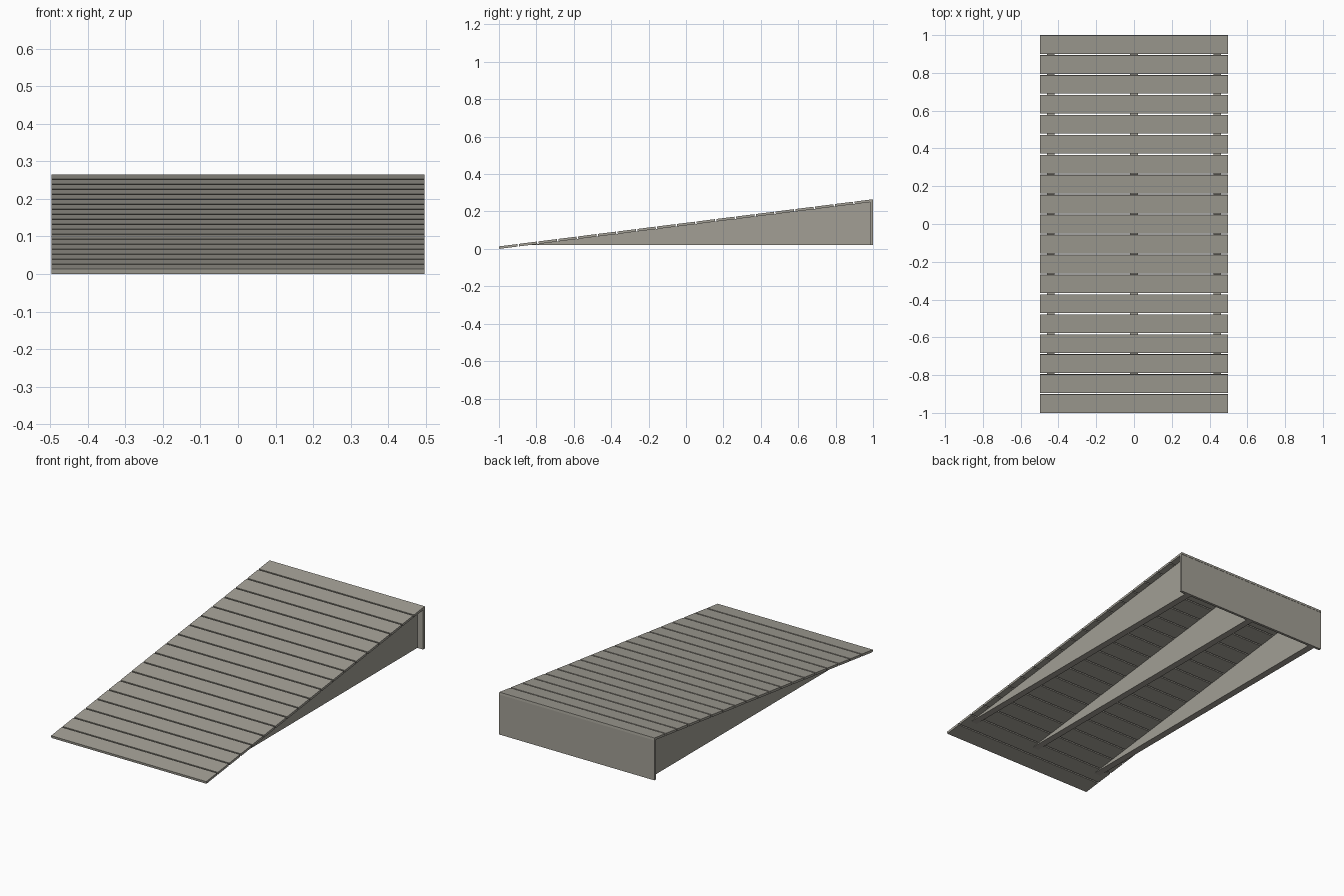
import bpy, bmesh, math
from mathutils import Matrix, Vector

if "Cube" in bpy.data.objects:
    bpy.data.objects.remove(bpy.data.objects["Cube"])

wood = bpy.data.materials.new("weathered grey wood")
wood.diffuse_color = (0.36, 0.345, 0.30, 1)
wood.use_nodes = True
wood.node_tree.nodes["Principled BSDF"].inputs["Base Color"].default_value = wood.diffuse_color

HALF_W, THICK, RISE, COUNT, GAP = 0.497, 0.0135, 0.252, 19, 0.008
ANGLE = math.atan2(RISE, 2.0)
LENGTH = 2.0 / math.cos(ANGLE) - 0.0015
PITCH = (LENGTH + GAP) / COUNT


def extrude_profile(name, profile, x0, x1):
    """Solid from a (y, z) outline swept along x."""
    bm = bmesh.new()
    face = bm.faces.new([bm.verts.new((x0, y, z)) for y, z in profile])
    new = bmesh.ops.extrude_face_region(bm, geom=[face])["geom"]
    bmesh.ops.translate(bm, vec=(x1 - x0, 0, 0),
                        verts=[v for v in new if isinstance(v, bmesh.types.BMVert)])
    bmesh.ops.recalc_face_normals(bm, faces=bm.faces[:])
    mesh = bpy.data.meshes.new(name)
    bm.to_mesh(mesh)
    bm.free()
    mesh.materials.append(wood)
    obj = bpy.data.objects.new(name, mesh)
    bpy.context.collection.objects.link(obj)
    return obj


def slope_point(along, up):
    """Point on the tilted deck, as (y, z)."""
    v = Matrix.Rotation(ANGLE, 2) @ Vector((along, up))
    return v.x - 1 + THICK * math.sin(ANGLE), v.y


# deck planks
for i in range(COUNT):
    a, b = i * PITCH, i * PITCH + PITCH - GAP
    extrude_profile(f"deck_plank_{i + 1}",
                    [slope_point(a, 0), slope_point(b, 0),
                     slope_point(b, THICK), slope_point(a, THICK)],
                    -HALF_W, HALF_W)

# wedge stringers under the deck
BASE, BACK = 0.02, 0.984
under = lambda y: (y + 1) * RISE / 2
tip = BASE * 2 / RISE - 1
for side, x in (("left", -0.44), ("middle", 0), ("right", 0.44)):
    extrude_profile(f"{side}_stringer", [(tip, BASE), (BACK, BASE), (BACK, under(BACK))],
                    x - 0.02, x + 0.02)

# upright board closing the high end
extrude_profile("back_board", [(BACK, BASE), (0.999, BASE), (0.999, under(0.999)), (BACK, under(BACK))],
                -HALF_W, HALF_W)
